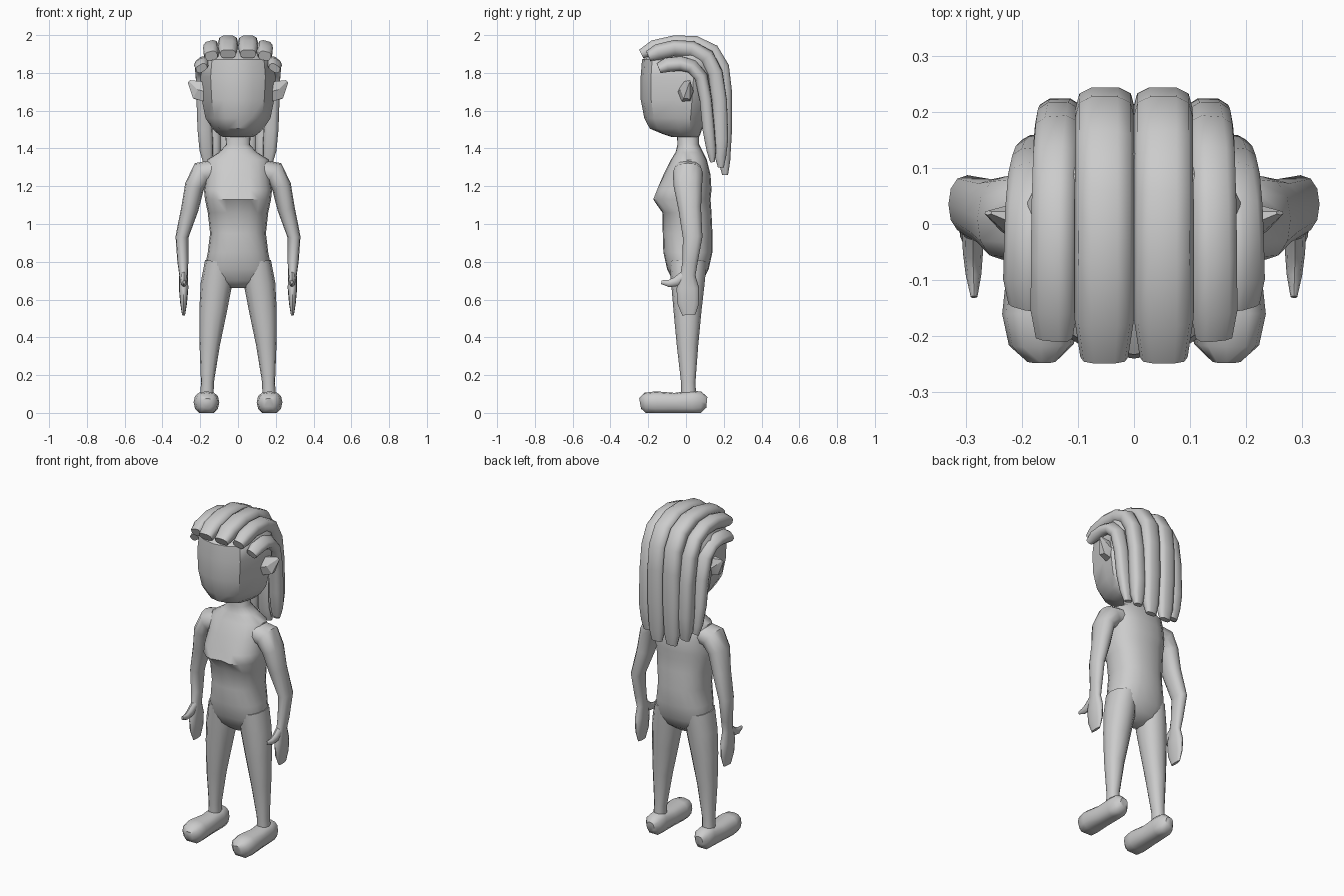
import bpy, bmesh, math
from mathutils import Vector

cube = bpy.data.objects.get("Cube")
if cube:
    bpy.data.objects.remove(cube)

GREY = (0.6, 0.6, 0.6, 1)
mat = bpy.data.materials.new("plain grey")
mat.use_nodes = True
mat.diffuse_color = GREY
mat.node_tree.nodes["Principled BSDF"].inputs["Base Color"].default_value = GREY


def power(c, p):
    return math.copysign(abs(c) ** p, c)


def skin(name, rings, mirror=False, angle=50):
    """Bridge equal-sized rings of points and cap both ends."""
    bm = bmesh.new()
    loops = [[bm.verts.new(p) for p in ring] for ring in rings]
    n = len(loops[0])
    for a, b in zip(loops, loops[1:]):
        for i in range(n):
            j = (i + 1) % n
            bm.faces.new((a[i], a[j], b[j], b[i]))
    bm.faces.new(loops[0])
    bm.faces.new(loops[-1])
    bmesh.ops.recalc_face_normals(bm, faces=bm.faces)
    mesh = bpy.data.meshes.new(name)
    bm.to_mesh(mesh)
    bm.free()
    mesh.materials.append(mat)
    obj = bpy.data.objects.new(name, mesh)
    bpy.context.collection.objects.link(obj)
    bpy.ops.object.select_all(action="DESELECT")
    obj.select_set(True)
    bpy.context.view_layer.objects.active = obj
    bpy.ops.object.shade_smooth_by_angle(angle=math.radians(angle))
    if mirror:
        mod = obj.modifiers.new("Mirror", "MIRROR")
        mod.use_mirror_merge = False
    return obj


def tube(path, ref, n=12, p=0.9):
    """Rings across a path of (x, y, z, radius along ref, other radius)."""
    pts = [Vector(q[:3]) for q in path]
    rings = []
    for i, q in enumerate(path):
        t = (pts[min(i + 1, len(pts) - 1)] - pts[max(i - 1, 0)]).normalized()
        u = Vector(ref)
        u = (u - t * u.dot(t)).normalized()
        v = t.cross(u)
        ring = []
        for k in range(n):
            a = math.tau * k / n
            ring.append(pts[i] + u * q[3] * power(math.cos(a), p)
                        + v * q[4] * power(math.sin(a), p))
        rings.append(ring)
    return rings


# Torso and neck: height, half width, front, back
torso = [(1.50, .07, -.05, .07), (1.42, .063, -.045, .07), (1.38, .10, -.055, .09),
         (1.34, .165, -.08, .11), (1.26, .17, -.12, .13), (1.18, .18, -.16, .135),
         (1.13, .175, -.18, .13), (1.06, .16, -.125, .135), (.95, .148, -.123, .14),
         (.85, .16, -.12, .14), (.76, .178, -.10, .12), (.70, .15, -.07, .09),
         (.66, .05, -.03, .04)]
rings = []
for z, w, front, back in torso:
    ring = []
    for k in range(20):
        a = math.tau * k / 20
        c, s = math.cos(a), math.sin(a)
        x = w * power(c, .85)
        y = (front + back) / 2 + (back - front) / 2 * power(s, .85)
        if y < -.14 and abs(x) < .03:
            y += .02          # dip between the breasts
        ring.append((x, y, z))
    rings.append(ring)
skin("torso", rings)

# Arms with hands
arm = [(.12, .01, 1.28, .075, .06), (.19, .01, 1.27, .08, .065),
       (.23, .01, 1.20, .075, .052), (.255, .02, 1.08, .06, .046),
       (.297, .035, .93, .052, .034), (.292, .022, .80, .04, .029),
       (.288, .01, .73, .04, .023), (.288, .01, .66, .06, .025),
       (.288, .012, .58, .058, .018), (.288, .015, .518, .035, .008)]
skin("arms", tube(arm, (0, 1, 0)), mirror=True)
thumb = [(.287, .0, .73, .02, .03), (.287, -.05, .695, .018, .026),
         (.286, -.09, .685, .014, .019), (.285, -.13, .692, .006, .010)]
skin("thumbs", tube(thumb, (1, 0, 0), n=8), mirror=True)

# Legs
leg = [(.10, .01, .80, .075, .10), (.115, .01, .68, .083, .088),
       (.132, .008, .54, .073, .074), (.15, .008, .36, .054, .057),
       (.162, .012, .16, .034, .038), (.165, .015, .07, .036, .04)]
skin("legs", tube(leg, (1, 0, 0)), mirror=True)

# Feet, flat underneath
foot = [(.165, -.243, .05, .028, .028), (.165, -.215, .055, .058, .052),
        (.167, -.16, .056, .068, .058), (.166, -.06, .053, .058, .053),
        (.164, .03, .058, .055, .06), (.164, .08, .058, .05, .055),
        (.164, .11, .055, .025, .028)]
feet = skin("feet", tube(foot, (1, 0, 0), p=.8), mirror=True)
for v in feet.data.vertices:
    v.co.z = 0 if v.co.z < .012 else v.co.z

# Head: one half outline scaled at each height, with flat face corners
half = [(0, -.24), (.08, -.225), (.145, -.185), (.185, -.05), (.20, .04),
        (.15, .13), (.075, .17), (0, .18)]
outline = half + [(-x, y) for x, y in half[-2:0:-1]]
levels = [(1.46, .40, .30, .38), (1.475, .52, .5, .42), (1.505, .68, .80, .48),
          (1.56, .86, .92, .6), (1.66, .96, 1, .8), (1.78, 1, 1, 1),
          (1.87, .95, .97, .95), (1.93, .7, .6, .7)]
skin("head", [[(x * w, y * (f if y < 0 else b), z) for x, y in outline]
              for z, w, f, b in levels], angle=38)

# Pointed ears
ear = [(.17, .0, 1.70, .045, .06), (.208, .005, 1.708, .035, .06),
       (.26, .02, 1.755, .004, .010)]
skin("ears", tube(ear, (0, 1, 0), n=6, p=1), mirror=True, angle=25)


def lock(name, x0, x1, width, thick, ref, path):
    """Thick strand of hair drifting from x0 to x1, tapered at both ends."""
    last = len(path) - 1
    pts = []
    for i, (y, z) in enumerate(path):
        size = {0: .65, last: .4, last - 1: .8}.get(i, 1)
        x = x0 + (x1 - x0) * (i / last) ** 2
        pts.append((x, y, z, width * size ** .5, thick * size))
    skin(name, tube(pts, ref, n=10, p=.7), mirror=True)


# Hair swept back from the brow and down the back
lock("crown_hair", .053, .05, .053, .04, (1, 0, 0),
     [(-.237, 1.90), (-.17, 1.935), (-.06, 1.96), (.05, 1.957), (.14, 1.915),
      (.19, 1.83), (.205, 1.70), (.205, 1.50), (.203, 1.33), (.207, 1.26)])
lock("middle_hair", .142, .125, .042, .04, (1, 0, -.3),
     [(-.20, 1.89), (-.15, 1.91), (-.06, 1.932), (.03, 1.927), (.11, 1.885), (.155, 1.80),
      (.178, 1.65), (.185, 1.45), (.182, 1.36), (.185, 1.30)])
lock("side_hair", .193, .16, .04, .032, (1, 0, -.8),
     [(-.145, 1.825), (-.10, 1.843), (-.03, 1.85), (.03, 1.835), (.08, 1.78), (.105, 1.66),
      (.12, 1.50), (.135, 1.39), (.14, 1.33)])
